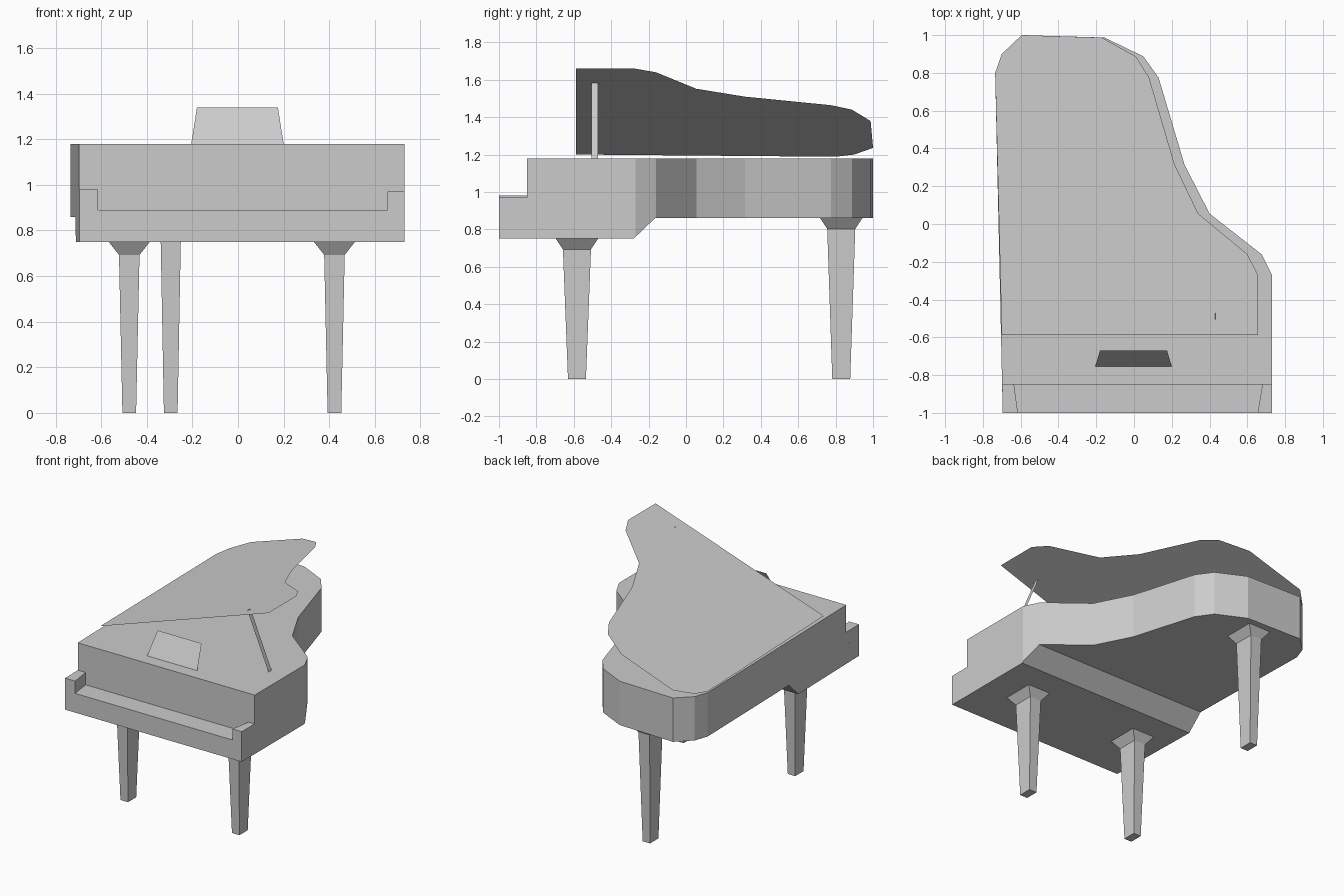
import bpy, bmesh

if "Cube" in bpy.data.objects:
    bpy.data.objects.remove(bpy.data.objects["Cube"])


def make(name, verts, faces):
    mesh = bpy.data.meshes.new(name)
    mesh.from_pydata(verts, [], faces)
    obj = bpy.data.objects.new(name, mesh)
    bpy.context.collection.objects.link(obj)
    return obj


def loft(name, rings):
    """Closed solid through matching vertex rings."""
    n = len(rings[0])
    verts = [v for ring in rings for v in ring]
    faces = [tuple(range(n)), tuple(range(len(verts) - n, len(verts)))]
    for k in range(len(rings) - 1):
        for i in range(n):
            j = (i + 1) % n
            faces.append((k * n + i, k * n + j, (k + 1) * n + j, (k + 1) * n + i))
    obj = make(name, verts, faces)
    bm = bmesh.new()
    bm.from_mesh(obj.data)
    bmesh.ops.recalc_face_normals(bm, faces=bm.faces)
    bm.to_mesh(obj.data)
    bm.free()
    return obj


def prism(name, plan, z0, z1):
    return loft(name, [[(x, y, z) for x, y in plan] for z in (z0, z1)])


# Case: plan outline intersected with the side profile
plan = [(-0.695, -1), (0.73, -1), (0.73, -0.27), (0.675, -0.16), (0.40, 0.055),
        (0.267, 0.315), (0.13, 0.775), (0.05, 0.887), (-0.156, 0.987),
        (-0.595, 1.0), (-0.70, 0.90), (-0.735, 0.80)]
side = [(-1.1, 0.75), (-0.28, 0.75), (-0.165, 0.86), (1.1, 0.86),
        (1.1, 1.18), (-0.85, 1.18), (-0.85, 0.89), (-1.1, 0.89)]
case = prism("case", plan, 0.5, 1.5)
cutter = loft("case_side_cutter", [[(x, y, z) for y, z in side] for x in (-1.2, 1.2)])
mod = case.modifiers.new("side_profile", 'BOOLEAN')
mod.operation = 'INTERSECT'
mod.solver = 'EXACT'
mod.object = cutter
bpy.context.view_layer.objects.active = case
bpy.ops.object.modifier_apply(modifier=mod.name)
bpy.data.objects.remove(cutter)

# Key arms at both ends of the keybed
prism("left_key_arm", [(-0.695, -1), (-0.615, -1), (-0.635, -0.85), (-0.698, -0.85)], 0.89, 0.98)
prism("right_key_arm", [(0.655, -1), (0.73, -1), (0.73, -0.85), (0.68, -0.85)], 0.89, 0.97)

# Open lid: one thin sheet hinged on the left side
lid = [(-0.70, -0.587), (0.657, -0.587), (0.657, -0.27), (0.60, -0.16), (0.34, 0.055),
       (0.215, 0.315), (0.08, 0.775), (0.01, 0.887), (-0.17, 0.987),
       (-0.595, 1.0), (-0.70, 0.90), (-0.735, 0.80)]
make("lid", [(x, y, 1.2 + 0.338 * (x + 0.70)) for x, y in lid], [tuple(range(len(lid)))])

# Lid prop: flat strip leaning up to the lid
make("lid_prop", [(0.60, -0.505, 1.18), (0.60, -0.47, 1.18),
                  (0.43, -0.47, 1.585), (0.43, -0.505, 1.585)], [(0, 1, 2, 3)])

# Music stand: sheet leaning back
make("music_stand", [(-0.205, -0.755, 1.18), (0.20, -0.755, 1.18),
                     (0.175, -0.67, 1.34), (-0.18, -0.67, 1.34)], [(0, 1, 2, 3)])

# Legs: tapered posts with flared tops
for name, x, y, top in (("front_left_leg", -0.477, -0.583, 0.75),
                        ("front_right_leg", 0.423, -0.583, 0.75),
                        ("back_leg", -0.295, 0.83, 0.86)):
    rings = []
    for hx, hy, z in ((0.03, 0.048, 0), (0.045, 0.075, top - 0.057), (0.09, 0.113, top)):
        rings.append([(x + sx * hx, y + sy * hy, z)
                      for sx, sy in ((-1, -1), (1, -1), (1, 1), (-1, 1))])
    loft(name, rings)
